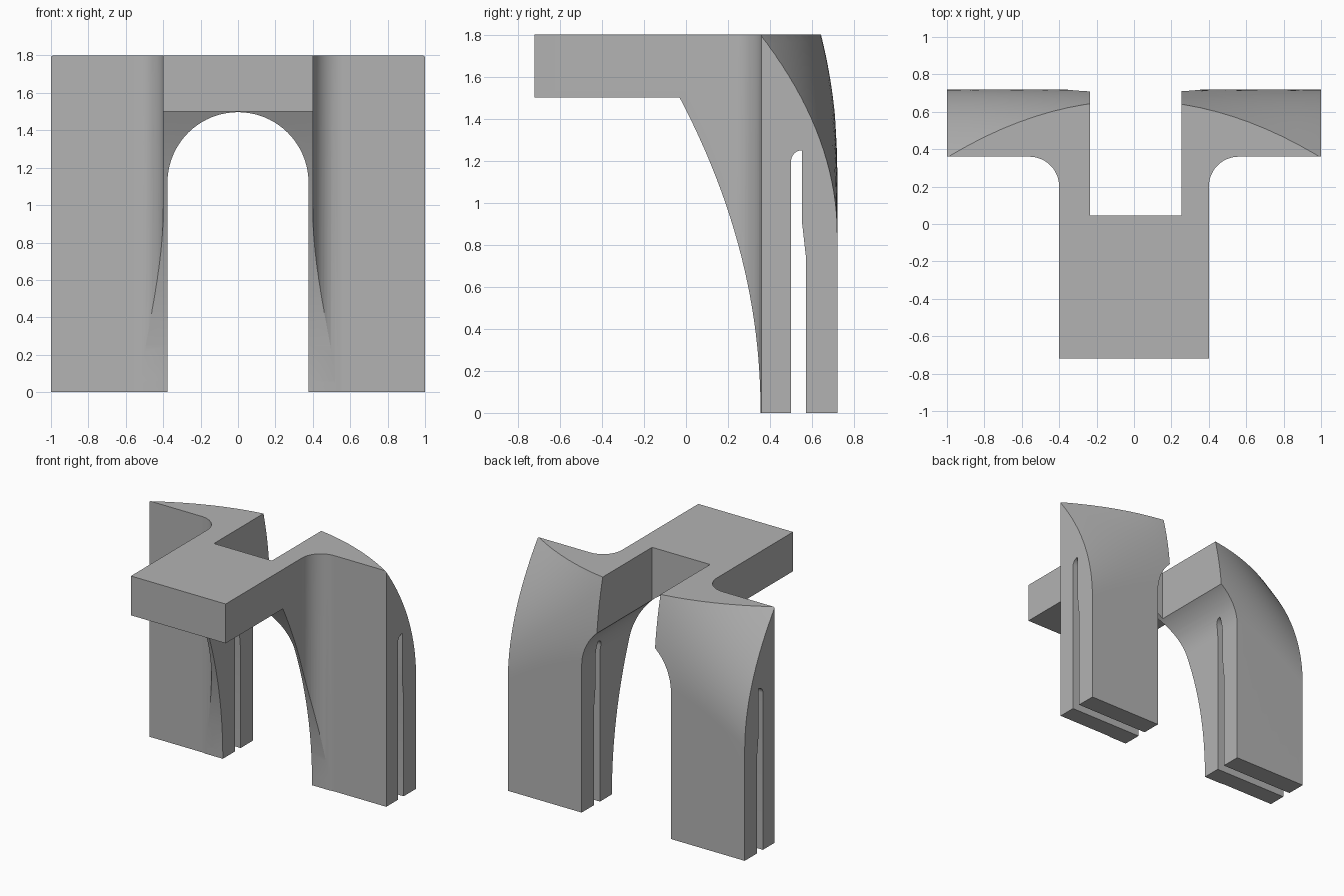
import bpy, bmesh, math

cube = bpy.data.objects.get("Cube")
if cube:
    bpy.data.objects.remove(cube, do_unlink=True)

grey = bpy.data.materials.new("plain_grey")
grey.use_nodes = True
GREY = (0.45, 0.45, 0.45, 1)
grey.diffuse_color = GREY
grey.node_tree.nodes["Principled BSDF"].inputs["Base Color"].default_value = GREY


def loft(name, rings):
    """Closed solid through rings with equal point counts."""
    bm = bmesh.new()
    loops = [[bm.verts.new(p) for p in ring] for ring in rings]
    n = len(loops[0])
    for a, b in zip(loops, loops[1:]):
        for i in range(n):
            j = (i + 1) % n
            bm.faces.new((a[i], a[j], b[j], b[i]))
    bm.faces.new(loops[0])
    bm.faces.new(loops[-1])
    bmesh.ops.recalc_face_normals(bm, faces=bm.faces)
    mesh = bpy.data.meshes.new(name)
    bm.to_mesh(mesh)
    bm.free()
    mesh.materials.append(grey)
    obj = bpy.data.objects.new(name, mesh)
    bpy.context.collection.objects.link(obj)
    return obj


def prism(name, profile, axis, lo, hi):
    """Extrude a 2D profile along the given axis."""
    def place(p, d):
        q = list(p)
        q.insert(axis, d)
        return q
    return loft(name, [[place(p, d) for p in profile] for d in (lo, hi)])


def arc(cx, cy, r, start, end, n):
    return [(cx + r * math.cos(math.radians(start + (end - start) * i / n)),
             cy + r * math.sin(math.radians(start + (end - start) * i / n)))
            for i in range(n + 1)]


def combine(target, tool, operation):
    mod = target.modifiers.new(operation, "BOOLEAN")
    mod.operation, mod.solver, mod.object = operation, "EXACT", tool
    tool.hide_render = True
    bpy.context.view_layer.objects.active = target
    bpy.ops.object.modifier_apply(modifier=mod.name)
    bpy.data.objects.remove(tool, do_unlink=True)


# Plan outline: front arm, filleted shoulders, two legs and the rear notch
BACK = 0.8
right_fillet = arc(0.56, 0.2, 0.16, 180, 90, 12)
left_fillet = [(-x, y) for x, y in reversed(right_fillet)]
plan = ([(-0.4, -0.72), (0.4, -0.72)] + right_fillet
        + [(1, 0.36), (1, BACK), (0.255, BACK), (0.255, 0.045),
           (-0.235, 0.045), (-0.235, BACK), (-1, BACK), (-1, 0.36)]
        + left_fillet)
body = prism("arched_bracket", plan, 2, 0, 1.8)

# Rear envelope: vertical back that rolls forward, more so at the outer sides
rings = []
for i in range(25):
    x = -1.05 + 2.1 * i / 24
    depth = 0.06 + 0.305 * x * x
    start = 1.2 - 0.35 * x * x
    curve = []
    for k in range(21):
        t = 1.06 * k / 20
        curve.append((x, 0.72 - depth * t * t, start + (1.8 - start) * t))
    rings.append([(x, -0.9, 2), (x, -0.9, -0.1), (x, 0.72, -0.1)] + curve
                 + [(x, curve[-1][1], 2)])
combine(body, loft("rear_envelope", rings), "INTERSECT")

# Curved hollow below the front arm
steps = 24
hollow = [(-0.9, -0.1), (-0.9, 1.5), (-0.03, 1.5)]
for i in range(1, steps + 1):
    z = 1.5 * (1 - i / steps)
    hollow.append((0.355 - 0.385 * (z / 1.5) ** 2.05, z))
hollow.append((0.355, -0.1))
combine(body, prism("front_hollow", hollow, 0, -1.2, 1.2), "DIFFERENCE")

# Round-topped arch between the legs
arch = [(0.377, -0.1)] + arc(0, 1.12, 0.377, 0, 180, 40) + [(-0.377, -0.1)]
combine(body, prism("arch_opening", arch, 1, -1, 1), "DIFFERENCE")

# Narrow slot through both legs, slightly wider at the bottom
slot = ([(0.5, -0.1), (0.57, -0.1), (0.57, 0.75), (0.553, 0.9), (0.553, 1.25)]
        + arc(0.553, 1.197, 0.053, 100, 180, 8))
combine(body, prism("leg_slot", slot, 0, -1.2, 1.2), "DIFFERENCE")

# Smooth curved faces, sharp edges
bpy.ops.object.select_all(action="DESELECT")
body.select_set(True)
bpy.context.view_layer.objects.active = body
bpy.ops.object.shade_smooth_by_angle(angle=math.radians(25))
